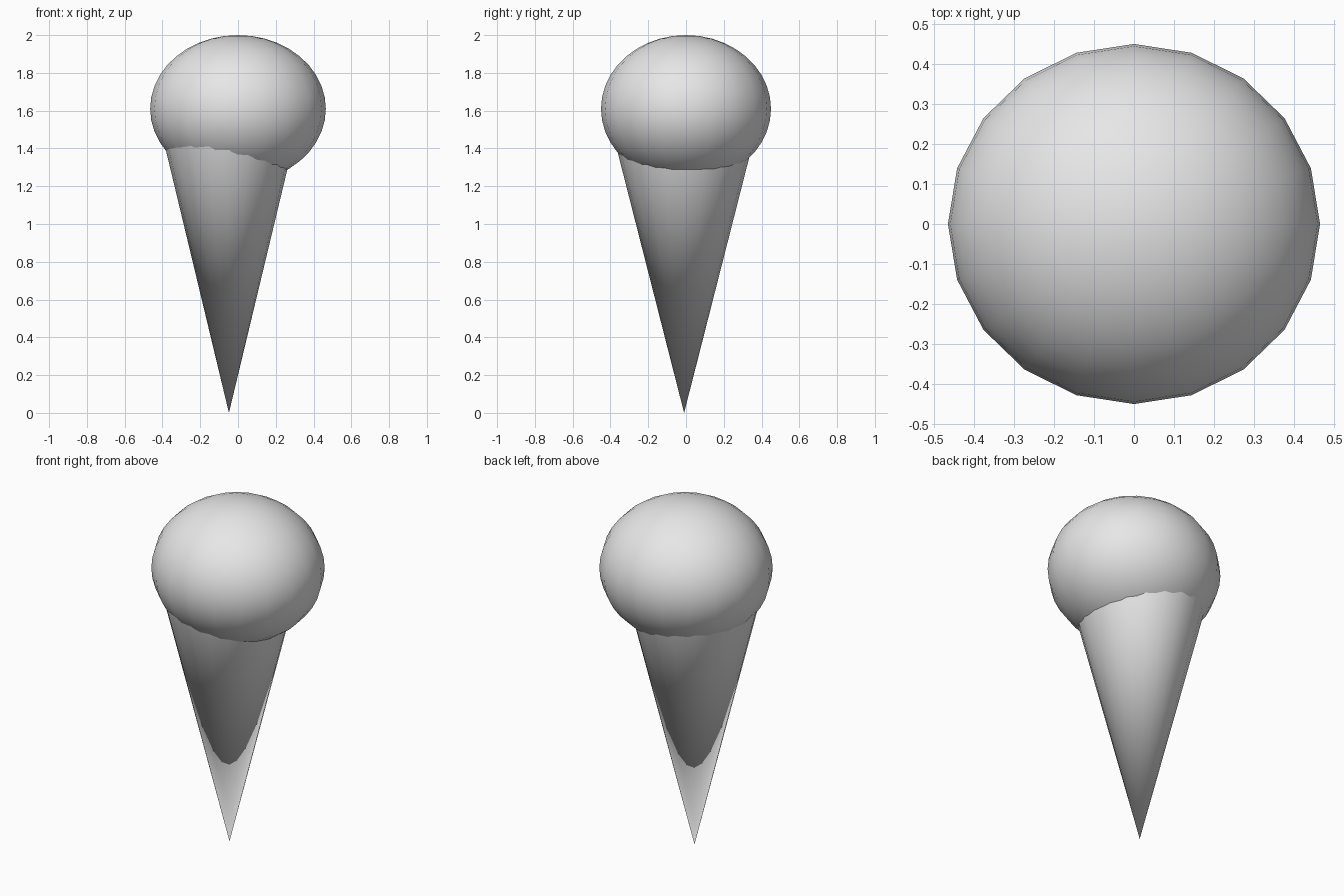
import bpy
import math

default_cube = bpy.data.objects.get("Cube")
if default_cube:
    bpy.data.objects.remove(default_cube, do_unlink=True)

SIDES = 20

# One plain grey for the whole model
grey = bpy.data.materials.new("light grey")
grey.use_nodes = True
grey.diffuse_color = (0.8, 0.8, 0.8, 1)
grey.node_tree.nodes["Principled BSDF"].inputs["Base Color"].default_value = (0.8, 0.8, 0.8, 1)


def finish(name, scale):
    """Name, scale, colour and smooth the part just added."""
    part = bpy.context.object
    part.name = name
    part.scale = scale
    bpy.ops.object.transform_apply(location=False, rotation=False, scale=True)
    part.data.materials.append(grey)
    bpy.ops.object.shade_smooth_by_angle(angle=math.radians(60))
    return part


# Scoop: a slightly flattened ball
bpy.ops.mesh.primitive_uv_sphere_add(
    segments=SIDES, ring_count=SIDES, radius=1, location=(0, 0, 1.61))
finish("ice_cream_scoop", (0.465, 0.45, 0.39))

# Cone: point down, set off to one side, its open rim buried in the scoop
height = 1.44
bpy.ops.mesh.primitive_cone_add(
    vertices=SIDES, radius1=0, radius2=1, depth=1,
    end_fill_type='NOTHING', location=(-0.048, -0.01, height / 2))
finish("wafer_cone", (0.24 * height, 0.255 * height, height))
